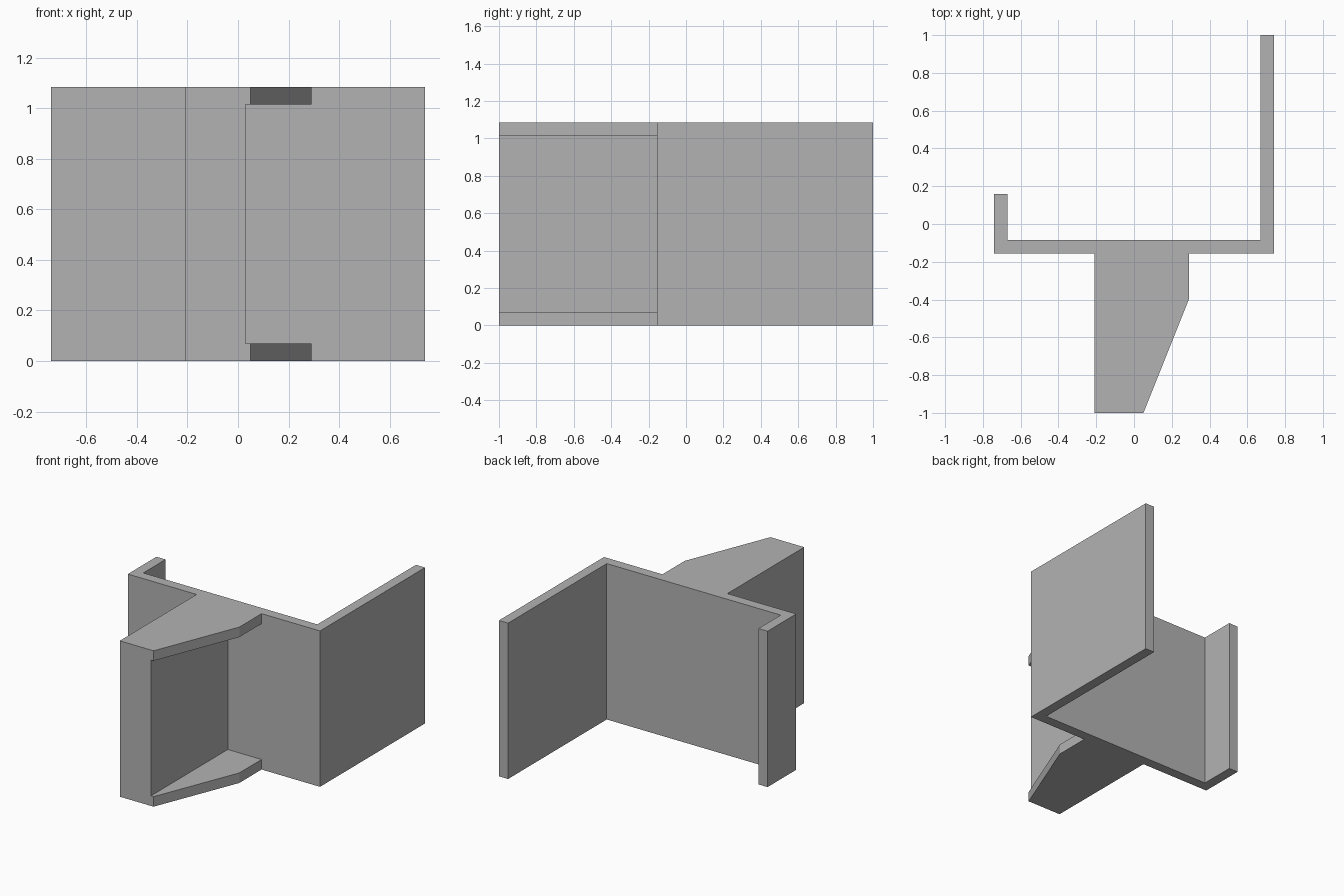
import bpy
import bmesh

cube = bpy.data.objects.get("Cube")
if cube:
    bpy.data.objects.remove(cube, do_unlink=True)

# Overall dimensions
HEIGHT = 1.085
THICK = 0.07
HALF_W = 0.74
WALL_FRONT = -0.155
WALL_BACK = WALL_FRONT + THICK
ARM_LEFT, ARM_FRONT = -0.21, -1.0

grey = bpy.data.materials.new("plain grey")
grey.use_nodes = True
colour = (0.45, 0.45, 0.45, 1)
grey.diffuse_color = colour
grey.node_tree.nodes["Principled BSDF"].inputs["Base Color"].default_value = colour


def extrude_outline(name, outline, bottom, top):
    """Extrude a plan outline between two heights."""
    bm = bmesh.new()
    base = bm.faces.new([bm.verts.new((x, y, bottom)) for x, y in outline])
    result = bmesh.ops.extrude_face_region(bm, geom=[base], use_keep_orig=True)
    verts = [v for v in result["geom"] if isinstance(v, bmesh.types.BMVert)]
    bmesh.ops.translate(bm, verts=verts, vec=(0, 0, top - bottom))
    bmesh.ops.recalc_face_normals(bm, faces=bm.faces)
    mesh = bpy.data.meshes.new(name)
    bm.to_mesh(mesh)
    bm.free()
    mesh.materials.append(grey)
    obj = bpy.data.objects.new(name, mesh)
    bpy.context.collection.objects.link(obj)
    return obj


# Folded channel: long flange, cross wall and short flange in one profile
inner = HALF_W - THICK
extrude_outline("channel", [
    (-HALF_W, WALL_FRONT), (HALF_W, WALL_FRONT), (HALF_W, 1.0), (inner, 1.0),
    (inner, WALL_BACK), (-inner, WALL_BACK), (-inner, 0.16), (-HALF_W, 0.16),
], 0, HEIGHT)

# Upright arm core between the two gussets
extrude_outline("arm_core", [
    (ARM_LEFT, ARM_FRONT), (0.03, ARM_FRONT),
    (0.03, WALL_FRONT), (ARM_LEFT, WALL_FRONT),
], THICK, HEIGHT - THICK)

# Tapered gusset plates at the bottom and top of the arm
gusset = [
    (ARM_LEFT, ARM_FRONT), (0.05, ARM_FRONT), (0.29, -0.4),
    (0.29, WALL_FRONT), (ARM_LEFT, WALL_FRONT),
]
for name, bottom in (("lower_gusset", 0), ("upper_gusset", HEIGHT - THICK)):
    extrude_outline(name, gusset, bottom, bottom + THICK)
